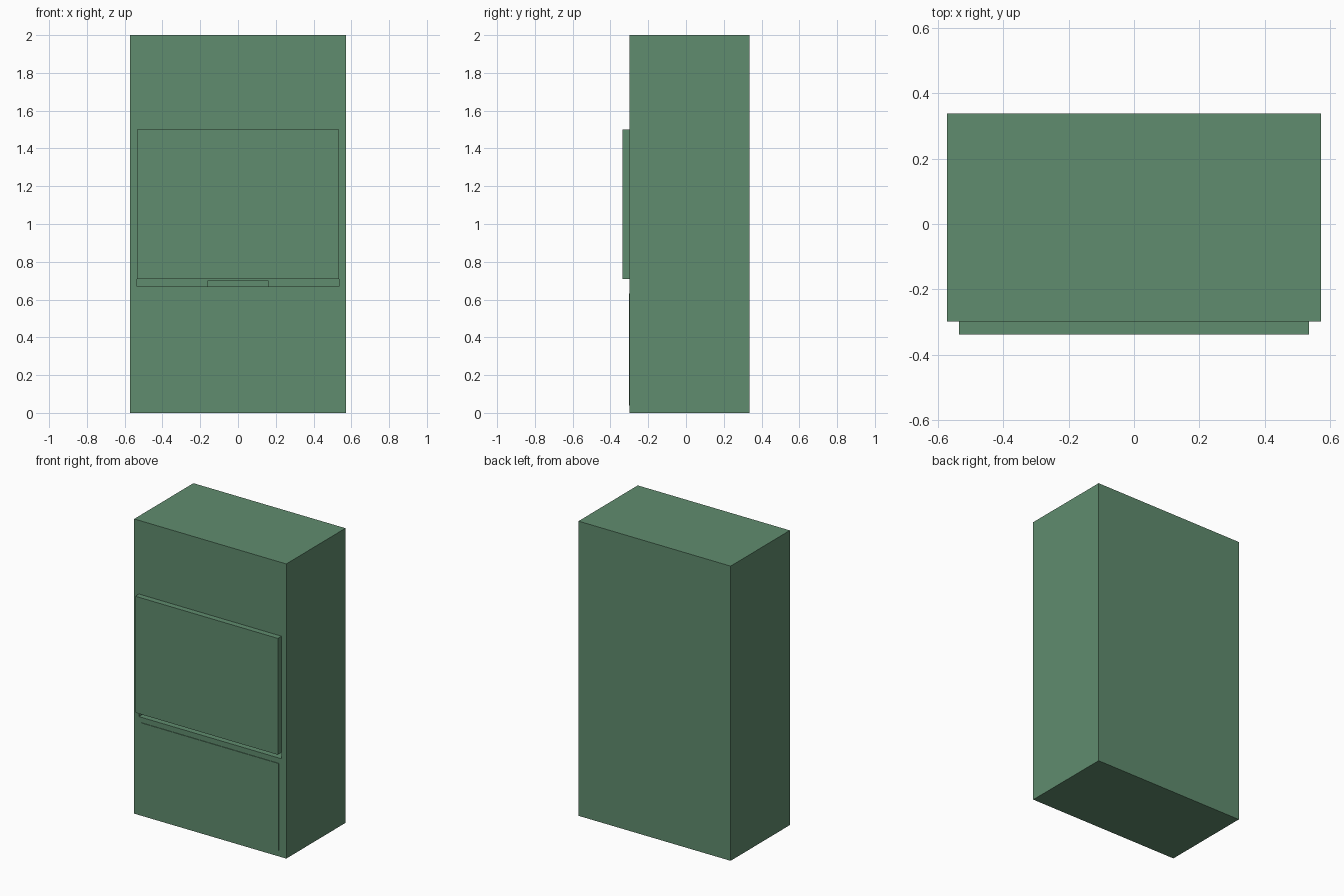
import bpy

if "Cube" in bpy.data.objects:
    bpy.data.objects.remove(bpy.data.objects["Cube"])

# single painted-metal colour
green = bpy.data.materials.new("muted green")
green.diffuse_color = (0.117, 0.262, 0.156, 1.0)
green.use_nodes = True
green.node_tree.nodes["Principled BSDF"].inputs["Base Color"].default_value = green.diffuse_color


def box(name, x, y, z):
    """Box symmetric in x (half width), with y and z given as (min, max)."""
    bpy.ops.mesh.primitive_cube_add(size=1)
    ob = bpy.context.object
    ob.name = name
    ob.location = (0, sum(y) / 2, sum(z) / 2)
    ob.scale = (2 * x, y[1] - y[0], z[1] - z[0])
    bpy.ops.object.transform_apply(location=True, rotation=False, scale=True)
    ob.data.materials.append(green)
    return ob


FRONT, BACK = -0.298, 0.337

# cabinet body with a compartment cut into the front
body = box("cabinet_body", 0.571, (FRONT, BACK), (0, 2))
cutter = box("compartment_cutter", 0.535, (FRONT - 0.1, FRONT + 0.3), (0.668, 1.46))
cutter.hide_render = True
mod = body.modifiers.new("compartment", 'BOOLEAN')
mod.operation = 'DIFFERENCE'
mod.solver = 'EXACT'
mod.object = cutter
bpy.context.view_layer.objects.active = body
bpy.ops.object.modifier_apply(modifier=mod.name)
bpy.data.objects.remove(cutter)

# raised hatch door, leaving a narrow slot below it
box("hatch_door", 0.535, (-0.337, FRONT), (0.71, 1.5))

# thin lower front panel
box("lower_panel", 0.515, (FRONT - 0.004, FRONT + 0.002), (0.04, 0.632))

# low lip standing inside the compartment
box("inner_lip", 0.162, (FRONT + 0.12, FRONT + 0.14), (0.66, 0.70))
